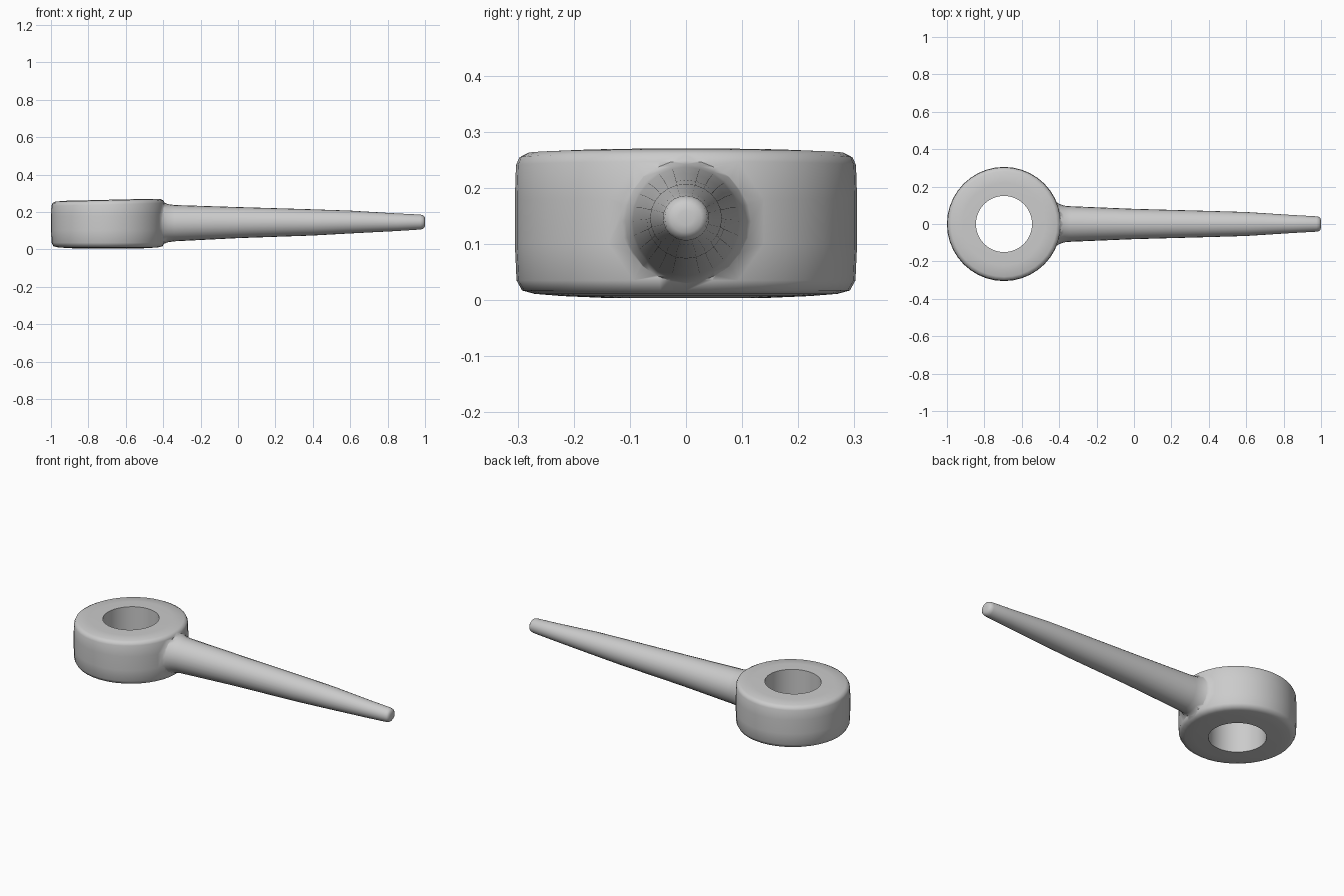
import bpy, bmesh
from math import cos, sin, pi

if "Cube" in bpy.data.objects:
    bpy.data.objects.remove(bpy.data.objects["Cube"])

CX = -0.695  # centre of the eye ring


def loft(name, loops, closed):
    """Skin a list of equal-length vertex loops; cap the ends unless closed."""
    bm = bmesh.new()
    rings = [[bm.verts.new(p) for p in loop] for loop in loops]
    n = len(rings[0])
    for i in range(len(rings) if closed else len(rings) - 1):
        a, b = rings[i], rings[(i + 1) % len(rings)]
        for j in range(n):
            k = (j + 1) % n
            bm.faces.new((a[j], a[k], b[k], b[j]))
    if not closed:
        bm.faces.new(rings[0])
        bm.faces.new(rings[-1])
    bmesh.ops.recalc_face_normals(bm, faces=bm.faces[:])
    mesh = bpy.data.meshes.new(name)
    bm.to_mesh(mesh)
    bm.free()
    obj = bpy.data.objects.new(name, mesh)
    bpy.context.collection.objects.link(obj)
    return obj


# Thick eye ring: revolved (radius, z) section with rounded outer edges
section = [(0.15, 0.004), (0.22, 0.007), (0.27, 0.011), (0.292, 0.017),
           (0.302, 0.035), (0.305, 0.10), (0.305, 0.18), (0.303, 0.24),
           (0.297, 0.254), (0.282, 0.262), (0.22, 0.265), (0.15, 0.265)]
N = 40


def ring_point(r, z, a):
    tilt = 0.007 * cos(a) * r / 0.3 if z > 0.2 else 0  # top rises to the handle
    return (CX + r * cos(a), r * sin(a), z + tilt)


ring = loft("tool_body",
            [[ring_point(r, z, 2 * pi * j / N) for j in range(N)]
             for r, z in section], True)

# Tapered handle with a flared root: (x, centre z, half width, half height)
stations = [(-0.49, 0.14, 0.125, 0.118), (-0.425, 0.14, 0.122, 0.117),
            (-0.40, 0.14, 0.108, 0.112), (-0.375, 0.14, 0.098, 0.102),
            (-0.34, 0.14, 0.095, 0.097), (0.0, 0.143, 0.081, 0.083),
            (0.4, 0.144, 0.070, 0.070), (0.6, 0.146, 0.064, 0.061),
            (0.85, 0.145, 0.048, 0.047), (0.975, 0.146, 0.041, 0.040),
            (0.99, 0.146, 0.038, 0.036), (0.998, 0.146, 0.028, 0.026),
            (1.0, 0.146, 0.014, 0.013)]
M = 24
handle = loft("handle",
              [[(x, ry * cos(2 * pi * j / M), zc + rz * sin(2 * pi * j / M))
                for j in range(M)] for x, zc, ry, rz in stations], False)
handle.hide_render = True

# Fuse the handle into the ring
mod = ring.modifiers.new("fuse_handle", 'BOOLEAN')
mod.operation = 'UNION'
mod.solver = 'EXACT'
mod.object = handle
bpy.context.view_layer.objects.active = ring
ring.select_set(True)
bpy.ops.object.modifier_apply(modifier=mod.name)
bpy.data.objects.remove(handle, do_unlink=True)
bpy.ops.object.shade_smooth_by_angle(angle=pi / 3)
